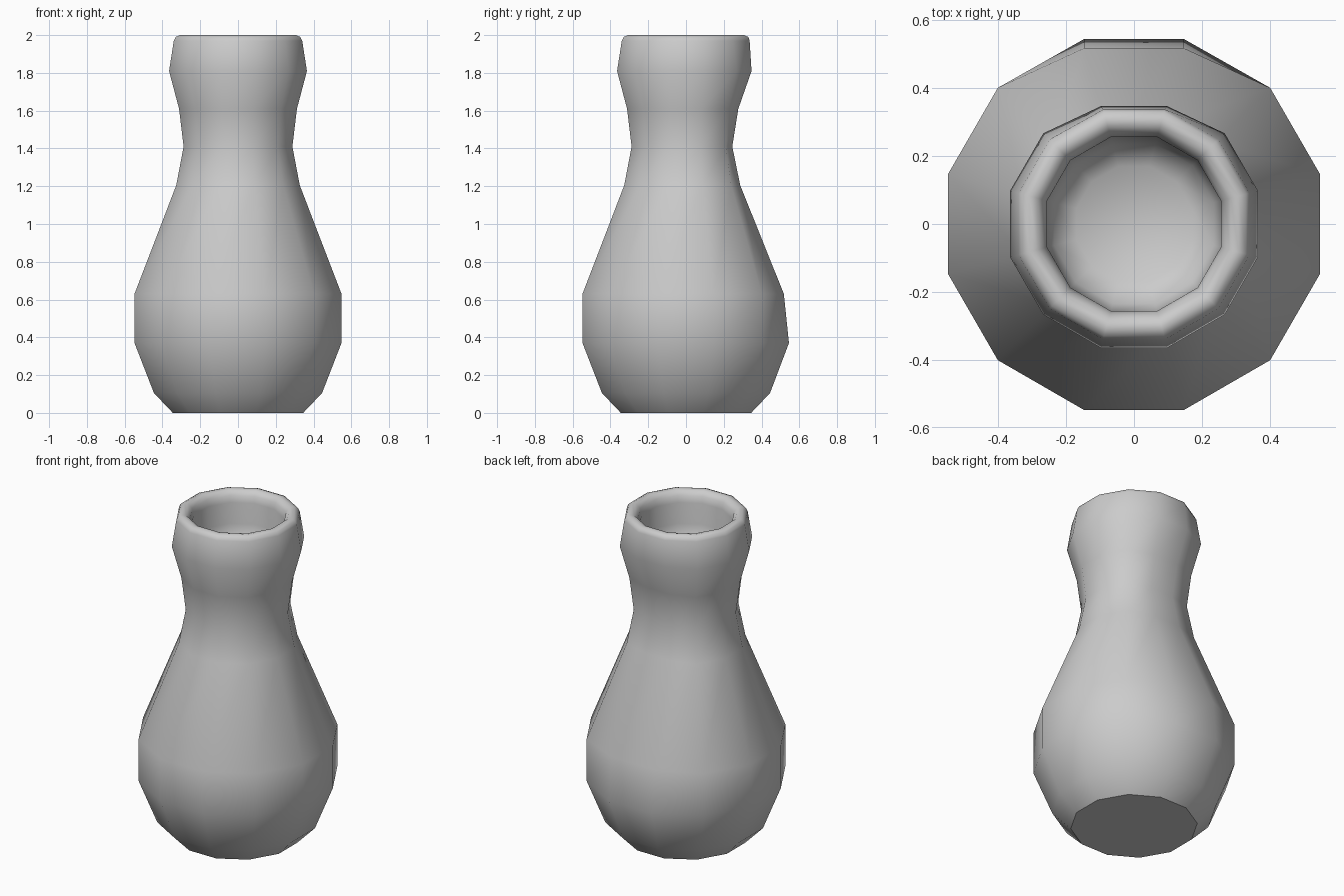
import bpy, bmesh, math

if "Cube" in bpy.data.objects:
    bpy.data.objects.remove(bpy.data.objects["Cube"])

SIDES = 12
COS = math.cos(math.pi / SIDES)

# Profile rings: (distance to flat side, height, inset of the back side)
PROFILE = [
    (0.345, 0.00, 0.0), (0.445, 0.105, 0.0), (0.548, 0.37, 0.003),
    (0.548, 0.63, 0.03), (0.327, 1.205, 0.04), (0.288, 1.41, 0.043),
    (0.312, 1.61, 0.035), (0.365, 1.81, 0.018), (0.340, 1.97, 0.003),
    (0.330, 1.99, 0.0), (0.308, 2.00, 0.0), (0.285, 1.995, 0.0),
    (0.265, 1.97, 0.0), (0.256, 1.93, 0.0),
    # inside of the mouth
    (0.255, 1.80, 0.0), (0.235, 1.70, 0.0), (0.17, 1.65, 0.0),
]

bm = bmesh.new()
rings = []
for apothem, z, inset in PROFILE:
    r = apothem / COS
    ring = []
    for i in range(SIDES):
        a = math.radians(15 + 30 * i)
        x, y = r * math.cos(a), r * math.sin(a)
        if y > 0.9 * r:  # the two rear corners sit slightly further in
            y -= inset
        ring.append(bm.verts.new((x, y, z)))
    rings.append(ring)

# Walls
for low, high in zip(rings, rings[1:]):
    for i in range(SIDES):
        j = (i + 1) % SIDES
        bm.faces.new((low[i], low[j], high[j], high[i]))

# Flat base and inner floor
bm.faces.new(rings[0][::-1])
bm.faces.new(rings[-1])
bmesh.ops.recalc_face_normals(bm, faces=bm.faces[:])

mesh = bpy.data.meshes.new("vase")
bm.to_mesh(mesh)
bm.free()
vase = bpy.data.objects.new("vase", mesh)
bpy.context.collection.objects.link(vase)

# Smooth body, crisp base edge
bpy.context.view_layer.objects.active = vase
vase.select_set(True)
bpy.ops.object.shade_smooth_by_angle(angle=math.radians(44))
